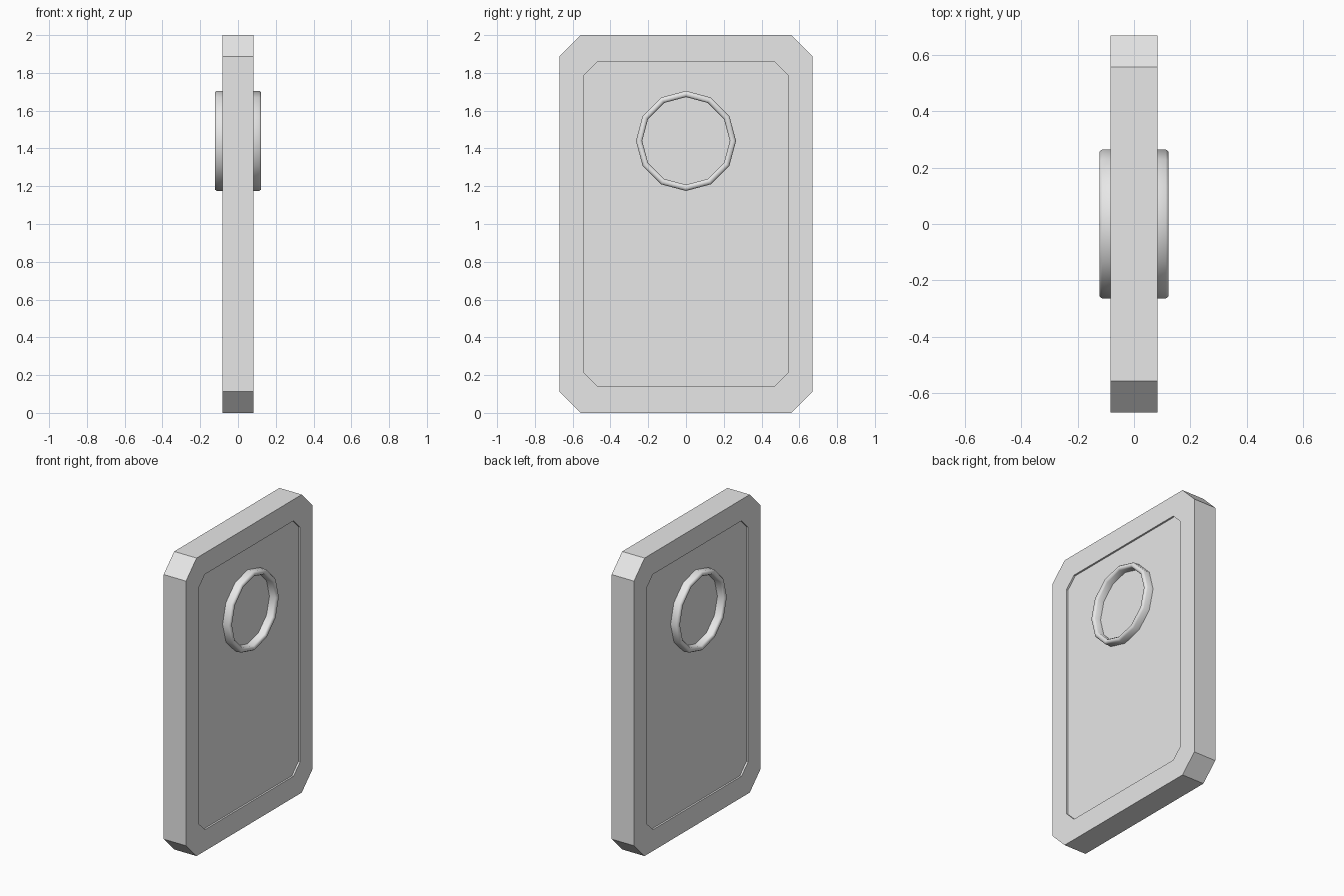
import bpy
import bmesh
import math

cube = bpy.data.objects.get("Cube")
if cube:
    bpy.data.objects.remove(cube, do_unlink=True)

# Single plain grey
grey = bpy.data.materials.new("light_grey")
grey.use_nodes = True
colour = (0.8, 0.8, 0.8, 1)
grey.diffuse_color = colour
grey.node_tree.nodes["Principled BSDF"].inputs["Base Color"].default_value = colour


def octagon(x, half_y, half_z, cut):
    """Chamfered rectangle in the plane at x, centred on height 1."""
    corners = [(1, 1), (-1, 1), (-1, -1), (1, -1)]
    points = []
    for sy, sz in corners:
        pair = [(x, sy * half_y, 1 + sz * (half_z - cut)),
                (x, sy * (half_y - cut), 1 + sz * half_z)]
        points += pair if sy * sz > 0 else pair[::-1]
    return points


def circle(x, radius, height, sides=12):
    angles = [math.tau * i / sides for i in range(sides)]
    return [(x, radius * math.cos(a), height + radius * math.sin(a)) for a in angles]


def loft(name, loops, closed=False):
    """Join successive outlines; cap the ends, or close back on the first."""
    bm = bmesh.new()
    rows = [[bm.verts.new(p) for p in loop] for loop in loops]
    pairs = list(zip(rows, rows[1:]))
    if closed:
        pairs.append((rows[-1], rows[0]))
    else:
        bm.faces.new(rows[0])
        bm.faces.new(rows[-1])
    for a, b in pairs:
        n = len(a)
        for i in range(n):
            j = (i + 1) % n
            bm.faces.new((a[i], a[j], b[j], b[i]))
    bmesh.ops.recalc_face_normals(bm, faces=bm.faces)
    mesh = bpy.data.meshes.new(name)
    bm.to_mesh(mesh)
    bm.free()
    mesh.materials.append(grey)
    obj = bpy.data.objects.new(name, mesh)
    bpy.context.collection.objects.link(obj)
    return obj


# Slab with a shallow recessed panel on each broad side
FACE, FLOOR = 0.083, 0.071
outer = (0.67, 1.0, 0.112)
panel = (0.54, 0.857, 0.07)
loft("slab", [octagon(-FLOOR, *panel), octagon(-FACE, *panel),
              octagon(-FACE, *outer), octagon(FACE, *outer),
              octagon(FACE, *panel), octagon(FLOOR, *panel)])

# Raised twelve-sided ring with softened rim on both sides
profile = [(0.06, 0.265), (0.113, 0.265), (0.123, 0.257),
           (0.123, 0.241), (0.113, 0.232), (0.06, 0.232)]
for side, sign in (("left", 1), ("right", -1)):
    ring = loft(side + "_ring", [circle(sign * x, r, 1.44) for x, r in profile], closed=True)
    bpy.ops.object.select_all(action="DESELECT")
    ring.select_set(True)
    bpy.context.view_layer.objects.active = ring
    bpy.ops.object.shade_smooth_by_angle(angle=math.radians(55))
